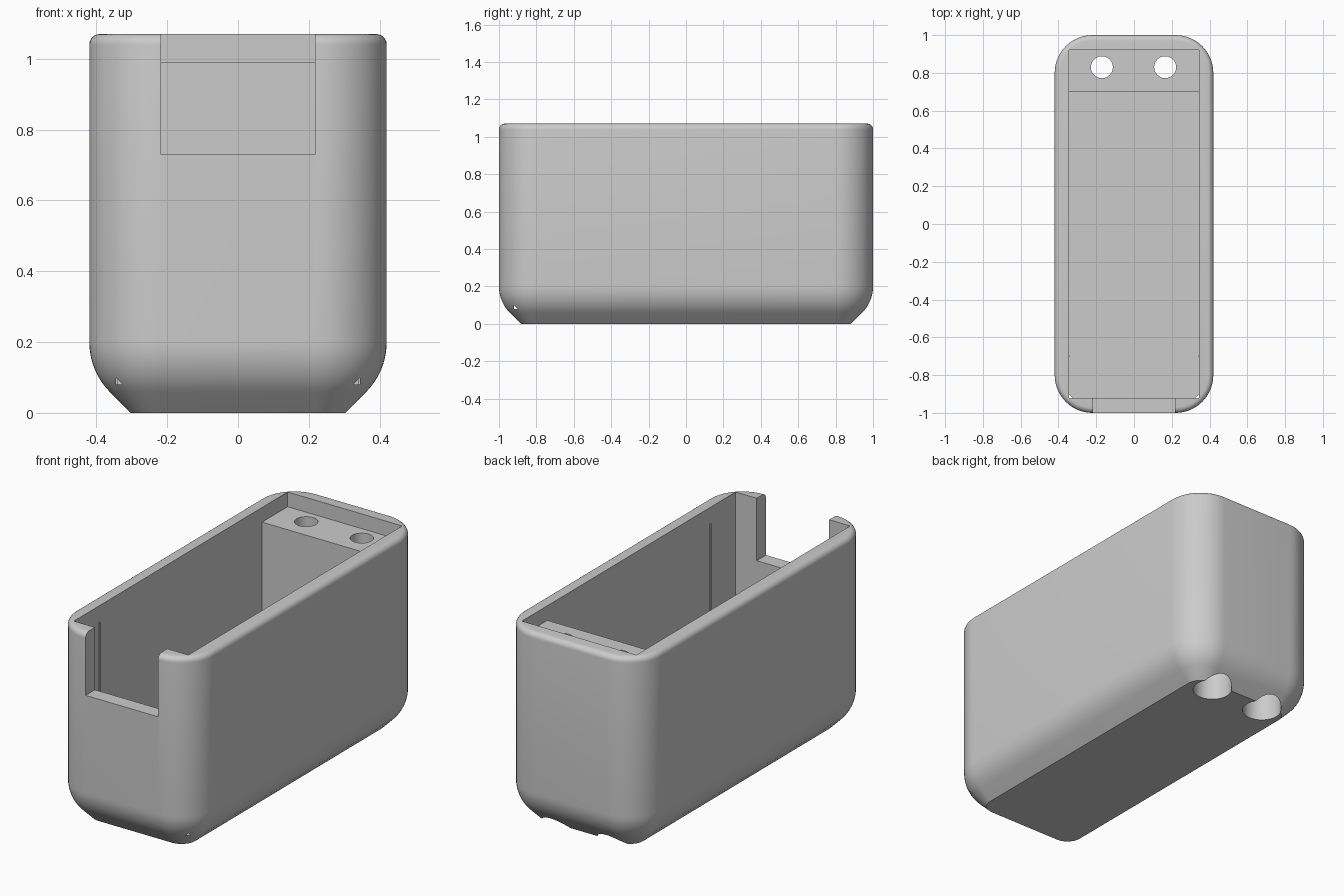
import bpy, bmesh
from math import sin, cos, pi, radians

cube = bpy.data.objects.get("Cube")
if cube:
    bpy.data.objects.remove(cube, do_unlink=True)

HX, HY, H, R = 0.42, 1.0, 1.07, 0.2      # half width, half length, height, corner radius
TOP_R = 0.03                             # rounding of the rim
IN_X, IN_Y, FLOOR = 0.345, 0.92, 0.08    # cavity
SHELF_Y, SHELF_Z = 0.70, 0.99            # rear screw block

grey = bpy.data.materials.new("plain_grey")
grey.use_nodes = True
grey.diffuse_color = (0.6, 0.6, 0.6, 1)
grey.node_tree.nodes["Principled BSDF"].inputs["Base Color"].default_value = (0.6, 0.6, 0.6, 1)


def finish(bm, name):
    bmesh.ops.recalc_face_normals(bm, faces=bm.faces)
    me = bpy.data.meshes.new(name)
    bm.to_mesh(me)
    bm.free()
    me.materials.append(grey)
    ob = bpy.data.objects.new(name, me)
    bpy.context.collection.objects.link(ob)
    return ob


def box(name, x0, x1, y0, y1, z0, z1):
    bm = bmesh.new()
    bmesh.ops.create_cube(bm, size=1)
    for v in bm.verts:
        v.co.x = x1 if v.co.x > 0 else x0
        v.co.y = y1 if v.co.y > 0 else y0
        v.co.z = z1 if v.co.z > 0 else z0
    return finish(bm, name)


def cylinder(name, x, y, r, z0, z1):
    bm = bmesh.new()
    bmesh.ops.create_cone(bm, cap_ends=True, segments=48, radius1=r, radius2=r, depth=z1 - z0)
    bmesh.ops.translate(bm, verts=bm.verts, vec=(x, y, (z0 + z1) / 2))
    return finish(bm, name)


def rounded_ring(bm, inset, z, n=14):
    """Rounded rectangle outline, shrunk by inset."""
    verts = []
    for k, (sx, sy) in enumerate([(1, 1), (-1, 1), (-1, -1), (1, -1)]):
        for i in range(n + 1):
            a = (k + i / n) * pi / 2
            verts.append(bm.verts.new((sx * (HX - R) + (R - inset) * cos(a),
                                       sy * (HY - R) + (R - inset) * sin(a), z)))
    return verts


# Outer body: 45 degree foot, rounded lower edge, straight sides, rounded rim
knee = R * (1 - cos(pi / 4))
profile = [(2 * knee, 0)]
for i in range(11):
    a = pi / 4 * (1 - i / 10)
    profile.append((R * (1 - cos(a)), R * (1 - sin(a))))
for i in range(7):
    a = pi / 2 * i / 6
    profile.append((TOP_R * (1 - cos(a)), H - TOP_R + TOP_R * sin(a)))

bm = bmesh.new()
rings = [rounded_ring(bm, d, z) for d, z in profile]
for lo, hi in zip(rings, rings[1:]):
    for i in range(len(lo)):
        j = (i + 1) % len(lo)
        bm.faces.new((lo[i], lo[j], hi[j], hi[i]))
bm.faces.new(rings[0][::-1])
bm.faces.new(rings[-1])
body = finish(bm, "case_body")

# Cutters: main cavity, shelf recess, front notch, screw holes with deep counterbores
cutters = [
    box("cavity_cutter", -IN_X, IN_X, -IN_Y, SHELF_Y, FLOOR, H + 0.2),
    box("shelf_cutter", -IN_X, IN_X, 0.5, IN_Y, SHELF_Z, H + 0.1),
    box("notch_cutter", -0.218, 0.218, -1.2, -0.8, 0.73, H + 0.15),
]
for x in (-0.17, 0.165):
    cutters.append(cylinder("screw_hole_cutter", x, 0.83, 0.058, -0.1, H + 0.1))
    cutters.append(cylinder("counterbore_cutter", x, 0.83, 0.1, -0.2, 0.89))

bpy.ops.object.select_all(action="DESELECT")
body.select_set(True)
bpy.context.view_layer.objects.active = body
for cutter in cutters:
    mod = body.modifiers.new("cut", "BOOLEAN")
    mod.operation = "DIFFERENCE"
    mod.solver = "EXACT"
    mod.object = cutter
    bpy.ops.object.modifier_apply(modifier=mod.name)
    bpy.data.objects.remove(cutter, do_unlink=True)
bpy.ops.object.shade_smooth_by_angle(angle=radians(30))

# Fine guide ribs on the inner side walls
for side, name in ((-1, "right_guide_rib"), (1, "left_guide_rib")):
    xs = sorted((side * (IN_X - 0.004), side * (IN_X + 0.01)))
    box(name, xs[0], xs[1], -0.705, -0.695, FLOOR, 0.98)
